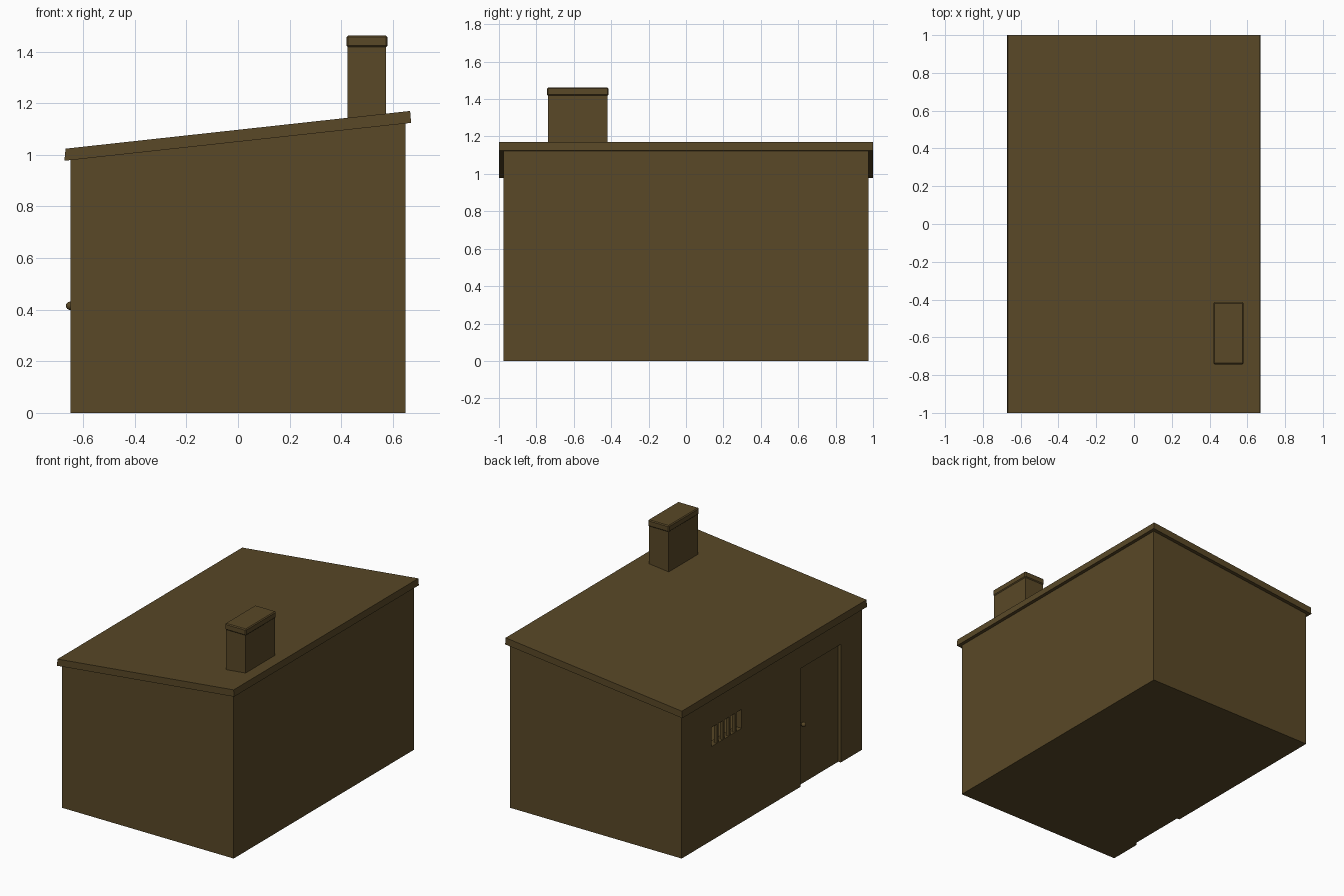
import bpy, bmesh
from mathutils import Vector

cube = bpy.data.objects.get("Cube")
if cube:
    bpy.data.objects.remove(cube, do_unlink=True)

brown = bpy.data.materials.new("dark brown")
brown.use_nodes = True
colour = (0.1, 0.065, 0.02, 1)
brown.diffuse_color = colour
brown.node_tree.nodes["Principled BSDF"].inputs["Base Color"].default_value = colour


def finish(name, bm):
    bmesh.ops.recalc_face_normals(bm, faces=bm.faces)
    mesh = bpy.data.meshes.new(name)
    bm.to_mesh(mesh)
    bm.free()
    mesh.materials.append(brown)
    obj = bpy.data.objects.new(name, mesh)
    bpy.context.collection.objects.link(obj)
    return obj


def prism(name, profile, half_depth):
    """Extrude an (x, z) profile along y."""
    bm = bmesh.new()
    face = bm.faces.new([bm.verts.new((x, -half_depth, z)) for x, z in profile])
    ext = bmesh.ops.extrude_face_region(bm, geom=[face])
    moved = [v for v in ext["geom"] if isinstance(v, bmesh.types.BMVert)]
    bmesh.ops.translate(bm, verts=moved, vec=(0, 2 * half_depth, 0))
    return finish(name, bm)


def box(name, low, high, bevel=0):
    bm = bmesh.new()
    bmesh.ops.create_cube(bm, size=1)
    low, high = Vector(low), Vector(high)
    bmesh.ops.scale(bm, verts=bm.verts, vec=high - low)
    bmesh.ops.translate(bm, verts=bm.verts, vec=(low + high) / 2)
    if bevel:
        bmesh.ops.bevel(bm, geom=bm.edges[:], offset=bevel, segments=1, affect='EDGES')
    return finish(name, bm)


def cut(target, cutter):
    mod = target.modifiers.new("cut", 'BOOLEAN')
    mod.operation, mod.solver, mod.object = 'DIFFERENCE', 'EXACT', cutter
    cutter.hide_render = True
    bpy.context.view_layer.objects.active = target
    bpy.ops.object.modifier_apply(modifier=mod.name)
    bpy.data.objects.remove(cutter, do_unlink=True)


# Hollow walls under a single sloping roof
walls = prism("walls", [(-0.65, 0), (0.65, 0), (0.65, 1.122), (-0.65, 0.98)], 0.975)
cut(walls, prism("room_cutter", [(-0.6, 0.02), (0.6, 0.02), (0.6, 1.08), (-0.6, 0.95)], 0.925))

# Door recess and window opening on the low side
cut(walls, box("door_cutter", (-0.7, -0.748, -0.05), (-0.63, -0.314, 0.81)))
cut(walls, box("window_cutter", (-0.7, 0.325, 0.644), (-0.55, 0.65, 0.774)))

# Window bars
for i in range(4):
    y = 0.325 + 0.065 * (i + 1)
    box(f"window_bar_{i + 1}", (-0.65, y - 0.01, 0.644), (-0.63, y + 0.01, 0.774))

# Door knob
bm = bmesh.new()
bmesh.ops.create_uvsphere(bm, u_segments=12, v_segments=8, radius=0.016)
bmesh.ops.translate(bm, verts=bm.verts, vec=(-0.651, -0.345, 0.415))
for f in bm.faces:
    f.smooth = True
finish("door_knob", bm)
box("knob_stem", (-0.65, -0.351, 0.409), (-0.625, -0.339, 0.421))

# Roof slab
prism("roof", [(-0.673, 0.977), (0.671, 1.124), (0.667, 1.17), (-0.668, 1.024)], 1.0)

# Chimney
box("chimney_shaft", (0.425, -0.737, 1.08), (0.574, -0.42, 1.42))
box("chimney_cap", (0.42, -0.743, 1.418), (0.58, -0.414, 1.462), bevel=0.006)
